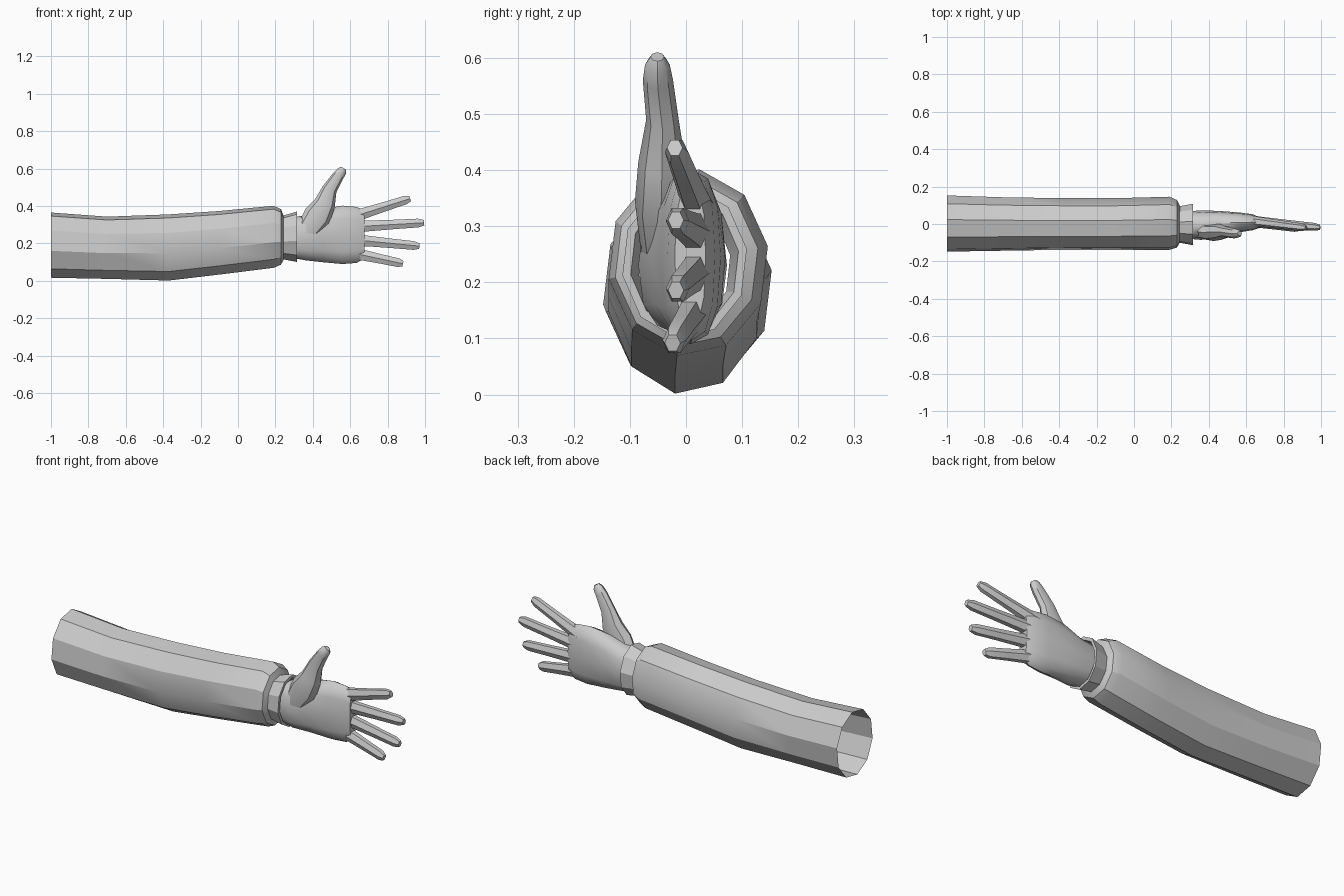
import bpy
import bmesh
from math import sin, cos, radians, copysign, pi
from mathutils import Vector

cube = bpy.data.objects.get("Cube")
if cube:
    bpy.data.objects.remove(cube, do_unlink=True)

grey = bpy.data.materials.new("plain grey")
grey.use_nodes = True
colour = (0.6, 0.6, 0.6, 1)
grey.diffuse_color = colour
grey.node_tree.nodes["Principled BSDF"].inputs["Base Color"].default_value = colour


def loft(name, rings, sides, start=0.0, power=1.0, caps=(True, True), angle=30):
    """Skin rings given as (centre, axis, half width along y, half height)."""
    bm = bmesh.new()
    loops = []
    for centre, axis, wide, high in rings:
        up = Vector(axis).cross((0, 1, 0)).normalized()
        loop = []
        for k in range(sides):
            a = start + 2 * pi * k / sides
            u = copysign(abs(cos(a)) ** power, cos(a))
            v = copysign(abs(sin(a)) ** power, sin(a))
            loop.append(bm.verts.new(Vector(centre) + Vector((0, wide * u, 0)) + up * high * v))
        loops.append(loop)
    for a, b in zip(loops, loops[1:]):
        for k in range(sides):
            n = (k + 1) % sides
            bm.faces.new((a[k], a[n], b[n], b[k]))
    for loop, wanted in zip((loops[0], loops[-1]), caps):
        if wanted:
            bm.faces.new(loop)
    bmesh.ops.recalc_face_normals(bm, faces=bm.faces[:])
    mesh = bpy.data.meshes.new(name)
    bm.to_mesh(mesh)
    bm.free()
    mesh.materials.append(grey)
    obj = bpy.data.objects.new(name, mesh)
    bpy.context.collection.objects.link(obj)
    bpy.ops.object.select_all(action="DESELECT")
    obj.select_set(True)
    bpy.context.view_layer.objects.active = obj
    bpy.ops.object.shade_smooth_by_angle(angle=radians(angle))
    return obj


def spans(rows):
    """Turn (x, y min, y max, z min, z max) rows into upright rings."""
    return [((x, (y0 + y1) / 2, (z0 + z1) / 2), (1, 0, 0), (y1 - y0) / 2, (z1 - z0) / 2)
            for x, y0, y1, z0, z1 in rows]


def digit(name, path, sides=6):
    """Tube along (x, y, z, half width, half height) points."""
    pts = [Vector(p[:3]) for p in path]
    rings = []
    for i, p in enumerate(path):
        axis = pts[min(i + 1, len(pts) - 1)] - pts[max(i - 1, 0)]
        rings.append((pts[i], axis, p[3], p[4]))
    return loft(name, rings, sides, angle=40)


# Sleeve: open at the shoulder, rolled in at the wrist
turn = radians(-98)
loft("sleeve", spans([
    (-1.0, -0.15, 0.155, 0.015, 0.367),
    (-0.70, -0.145, 0.145, 0.009, 0.345),
    (-0.37, -0.14, 0.14, 0.0, 0.357),
    (-0.10, -0.14, 0.14, 0.032, 0.375),
    (0.19, -0.14, 0.148, 0.068, 0.403),
    (0.23, -0.128, 0.13, 0.085, 0.385),
    (0.245, -0.10, 0.10, 0.115, 0.345),
]), 10, turn, caps=(False, False))

# Cuff: short flared band with a recessed mouth
loft("cuff", spans([
    (0.235, -0.10, 0.095, 0.115, 0.348),
    (0.315, -0.115, 0.11, 0.10, 0.372),
    (0.315, -0.10, 0.095, 0.115, 0.355),
    (0.26, -0.085, 0.08, 0.125, 0.335),
]), 10, turn, caps=(False, False))

# Palm
loft("palm", spans([
    (0.25, -0.075, 0.065, 0.13, 0.335),
    (0.36, -0.085, 0.073, 0.11, 0.35),
    (0.45, -0.062, 0.07, 0.10, 0.385),
    (0.56, -0.045, 0.062, 0.09, 0.402),
    (0.635, -0.033, 0.052, 0.096, 0.395),
    (0.675, -0.02, 0.035, 0.12, 0.375),
]), 12, power=0.8, angle=50)

# Thumb
digit("thumb", [
    (0.36, -0.035, 0.25, 0.045, 0.06),
    (0.425, -0.045, 0.345, 0.046, 0.075),
    (0.465, -0.043, 0.415, 0.042, 0.057),
    (0.49, -0.042, 0.49, 0.029, 0.04),
    (0.535, -0.05, 0.56, 0.027, 0.031),
    (0.556, -0.051, 0.588, 0.022, 0.026),
    (0.565, -0.051, 0.602, 0.012, 0.015),
], 8)

# Four fingers: straight, blunt and slightly tapered
fingers = {
    "index_finger": ((0.60, 0.02, 0.338), (0.92, -0.02, 0.44)),
    "middle_finger": ((0.60, 0.02, 0.288), (0.995, -0.018, 0.311)),
    "ring_finger": ((0.60, 0.02, 0.222), (0.97, -0.018, 0.186)),
    "little_finger": ((0.60, 0.015, 0.152), (0.882, -0.024, 0.092)),
}
for name, (root, tip) in fingers.items():
    root, tip = Vector(root), Vector(tip)
    steps = ((0, 0.03, 0.04), (0.25, 0.026, 0.033), (0.6, 0.023, 0.029),
             (0.92, 0.021, 0.027), (1, 0.014, 0.017))
    digit(name, [(*root.lerp(tip, t), w, h) for t, w, h in steps])
